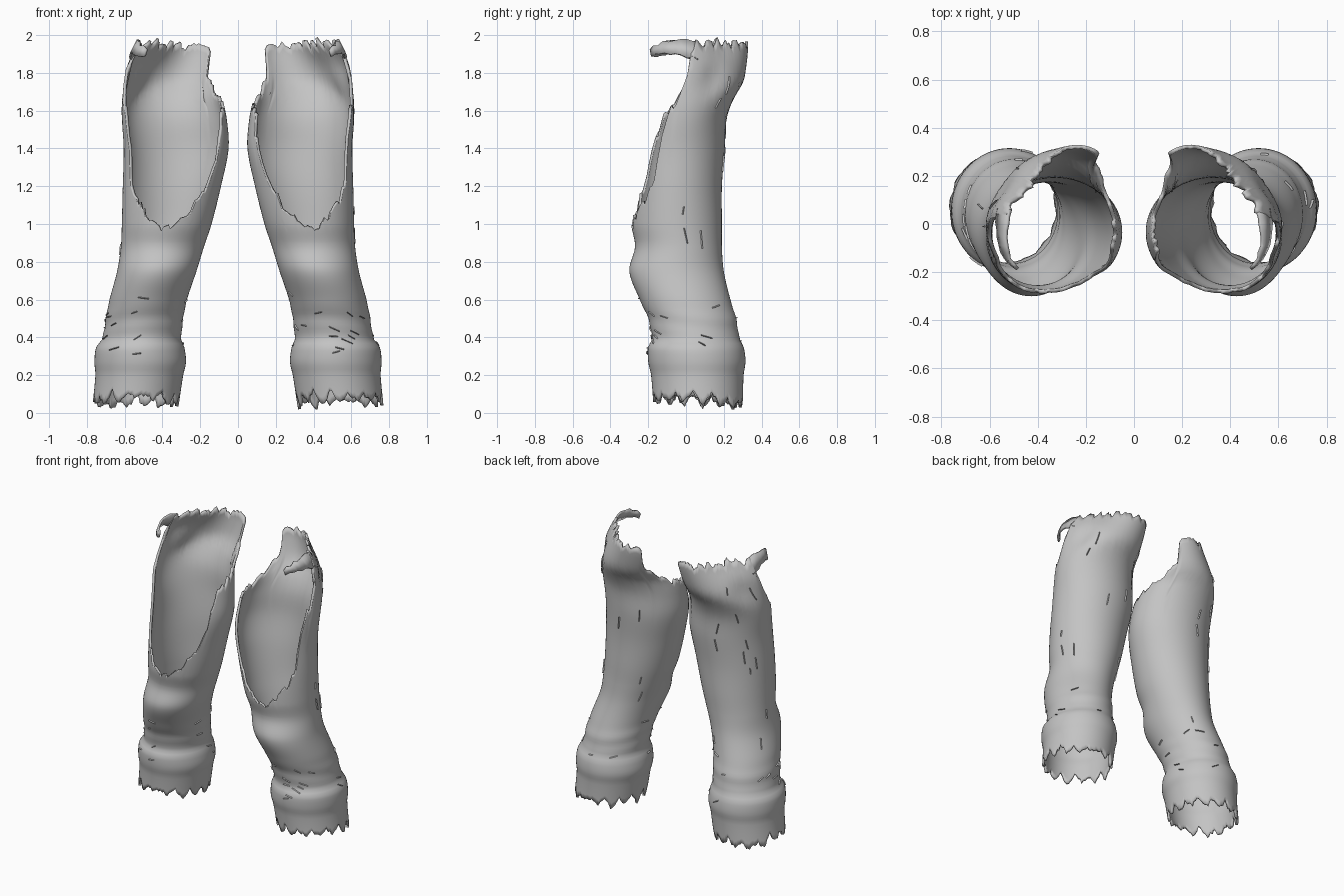
import bpy, bmesh, math, random
from mathutils import Vector

if "Cube" in bpy.data.objects:
    bpy.data.objects.remove(bpy.data.objects["Cube"])

cloth = bpy.data.materials.new("grey cloth")
cloth.use_nodes = True
GREY = (0.55, 0.55, 0.55, 1)
cloth.diffuse_color = GREY
cloth.node_tree.nodes["Principled BSDF"].inputs["Base Color"].default_value = GREY

# Leg outline: height, inner x, outer x, front y, back y
OUTLINE = [
    (0.0, .32, .775, -.17, .3), (.2, .29, .755, -.185, .305), (.27, .275, .76, -.2, .315),
    (.35, .285, .75, -.2, .305), (.39, .3, .72, -.18, .285), (.5, .29, .70, -.2, .265),
    (.6, .27, .68, -.245, .235), (.75, .22, .64, -.3, .2), (.88, .18, .62, -.27, .19),
    (1.0, .14, .615, -.29, .19), (1.2, .09, .61, -.29, .19), (1.4, .05, .605, -.28, .205),
    (1.56, .06, .615, -.25, .215), (1.66, .08, .615, -.24, .25), (1.75, .09, .605, -.22, .3),
    (1.85, .09, .58, -.2, .31), (2.0, .1, .5, -.2, .305)]

# Torn upper edge: angle from the back towards the outside, height
TEAR = [(-180, .97), (-150, 1.07), (-133, 1.22), (-124, 1.4), (-116, 1.58), (-80, 1.64),
        (-57, 1.7), (-42, 1.8), (-37, 1.94), (0, 1.95), (60, 1.96), (93, 1.95), (98, 1.8),
        (102, 1.63), (111, 1.58), (116, 1.4), (122, 1.2), (140, 1.1), (165, .99), (180, .97)]

COLS = 120


def outline(z):
    """Smooth (Catmull-Rom) reading of the outline at height z."""
    z = min(max(z, 0), 1.999)
    i = max(k for k, row in enumerate(OUTLINE) if row[0] <= z)
    p = [OUTLINE[min(max(i + k, 0), len(OUTLINE) - 1)] for k in (-1, 0, 1, 2)]
    span = p[2][0] - p[1][0]
    t = (z - p[1][0]) / span
    out = []
    for c in range(1, 5):
        m1 = (p[2][c] - p[0][c]) / (p[2][0] - p[0][0]) * span
        m2 = (p[3][c] - p[1][c]) / (p[3][0] - p[1][0]) * span
        out.append((2*t**3 - 3*t*t + 1) * p[1][c] + (t**3 - 2*t*t + t) * m1
                   + (3*t*t - 2*t**3) * p[2][c] + (t**3 - t*t) * m2)
    return out


def tear(deg):
    deg = (deg + 180) % 360 - 180
    for (a, za), (b, zb) in zip(TEAR, TEAR[1:]):
        if a <= deg <= b:
            return za + (zb - za) * (deg - a) / (b - a)


def surface(deg, z, side, push=0):
    """Point on the cloth; push moves it off the surface."""
    xi, xo, yf, yb = outline(z)
    a = math.radians(deg)
    # slanted wrinkles above the cuff, dent at the hip, skewed waist
    wrinkle = .002 * math.sin(z * 62 + 2 * math.sin(a + 1)) * math.exp(-((z - .47) / .09) ** 2)
    turn = (deg + 180) % 360 - 180
    dent = .025 * math.exp(-((z - 1.76) / .09) ** 2 - ((turn - 65) / 22) ** 2)
    skew = .06 * math.sin(2 * a) * min(max((z - 1.68) / .25, 0), 1)
    r = wrinkle - dent - skew + push
    x = (xi + xo) / 2 + ((xo - xi) / 2 + r) * math.sin(a)
    y = (yf + yb) / 2 + ((yb - yf) / 2 + r) * math.cos(a)
    return Vector((side * x, y, z))


def finish(bm, name, thickness):
    bmesh.ops.recalc_face_normals(bm, faces=bm.faces)
    mesh = bpy.data.meshes.new(name)
    bm.to_mesh(mesh)
    bm.free()
    ob = bpy.data.objects.new(name, mesh)
    bpy.context.collection.objects.link(ob)
    mesh.materials.append(cloth)
    if thickness:
        mod = ob.modifiers.new("thickness", "SOLIDIFY")
        mod.thickness = thickness
        mod.offset = -1
    bpy.ops.object.select_all(action='DESELECT')
    ob.select_set(True)
    bpy.context.view_layer.objects.active = ob
    bpy.ops.object.shade_smooth_by_angle(angle=math.radians(40))


def grid(bm, rows, closed):
    n = len(rows[0])
    for low, high in zip(rows, rows[1:]):
        for i in range(n if closed else n - 1):
            j = (i + 1) % n
            bm.faces.new((low[i], low[j], high[j], high[i]))


def jagged(rng, step, size):
    """Zigzag offsets around the tube, with a corner every few columns."""
    n = COLS // step
    corners = [rng.uniform(.2, 1) * size * (-1) ** k for k in range(n)]
    return [corners[i // step] + (corners[(i // step + 1) % n] - corners[i // step])
            * (i % step) / step for i in range(COLS)]


def trouser_leg(name, side, rng):
    """Tube with a ragged hem and an open, torn front."""
    bm = bmesh.new()
    hem_jag, top_jag = jagged(rng, 4, .045), jagged(rng, 3, .022)
    columns = []
    for i in range(COLS):
        deg = i * 360 / COLS
        front = .5 - .5 * math.cos(math.radians(deg))
        hem = .055 + .03 * front + hem_jag[i] + rng.uniform(-.015, .015)
        top = tear(deg + rng.uniform(-1.5, 1.5)) + top_jag[i] + rng.uniform(-.015, .015)
        heights = [hem + (.19 - hem) * k / 4 for k in range(4)]
        heights += [.19 + .71 * k / 36 for k in range(36)]
        heights += [.9 + (top - .9) * k / 28 for k in range(29)]
        columns.append([bm.verts.new(surface(deg, z, side)) for z in heights])
    grid(bm, list(zip(*columns)), True)
    finish(bm, name, .016)


def waist_strip(name, side, rng):
    """Loose scrap hanging forward from the outer top corner."""
    bm = bmesh.new()
    rows = [[], []]
    for i in range(10):
        t = i / 9
        mid = 1.915 + .025 * math.sin(t * 3.5)
        half = .05 * (1 - .6 * t)
        for row, sign in zip(rows, (-1, 1)):
            z = mid + sign * half + rng.uniform(-.008, .008)
            row.append(bm.verts.new(surface(88 + 55 * t, z, side)))
    grid(bm, rows, False)
    finish(bm, name, .014)


def loose_threads(name, side, rng):
    """Short slivers lying on the cloth, level near the cuff and upright above."""
    bm = bmesh.new()
    for i in range(32):
        low = i < 20
        z = rng.uniform(.3, .62) if low else rng.uniform(.65, 1.8)
        deg = rng.uniform(-180, 180) if low else rng.uniform(-75, 85)
        if not low and z > tear(deg) - .15:
            continue
        turn, rise = (rng.uniform(8, 16), rng.uniform(-.015, .03)) if low else \
                     (rng.uniform(-3, 3), rng.uniform(.04, .1))
        ridge = []
        for k in range(4):
            t = k / 3
            d, h = deg + turn * t, z + rise * t
            dd, dh = (0, .004) if low else (1, 0)
            ridge.append([bm.verts.new(surface(d - dd, h - dh, side, -.002)),
                          bm.verts.new(surface(d, h, side, .008)),
                          bm.verts.new(surface(d + dd, h + dh, side, -.002))])
        grid(bm, ridge, False)
    finish(bm, name, 0)


for label, side, seed in (("left", 1, 4), ("right", -1, 9)):
    rng = random.Random(seed)
    trouser_leg(label + "_trouser_leg", side, rng)
    waist_strip(label + "_waist_strip", side, rng)
    loose_threads(label + "_loose_threads", side, rng)
